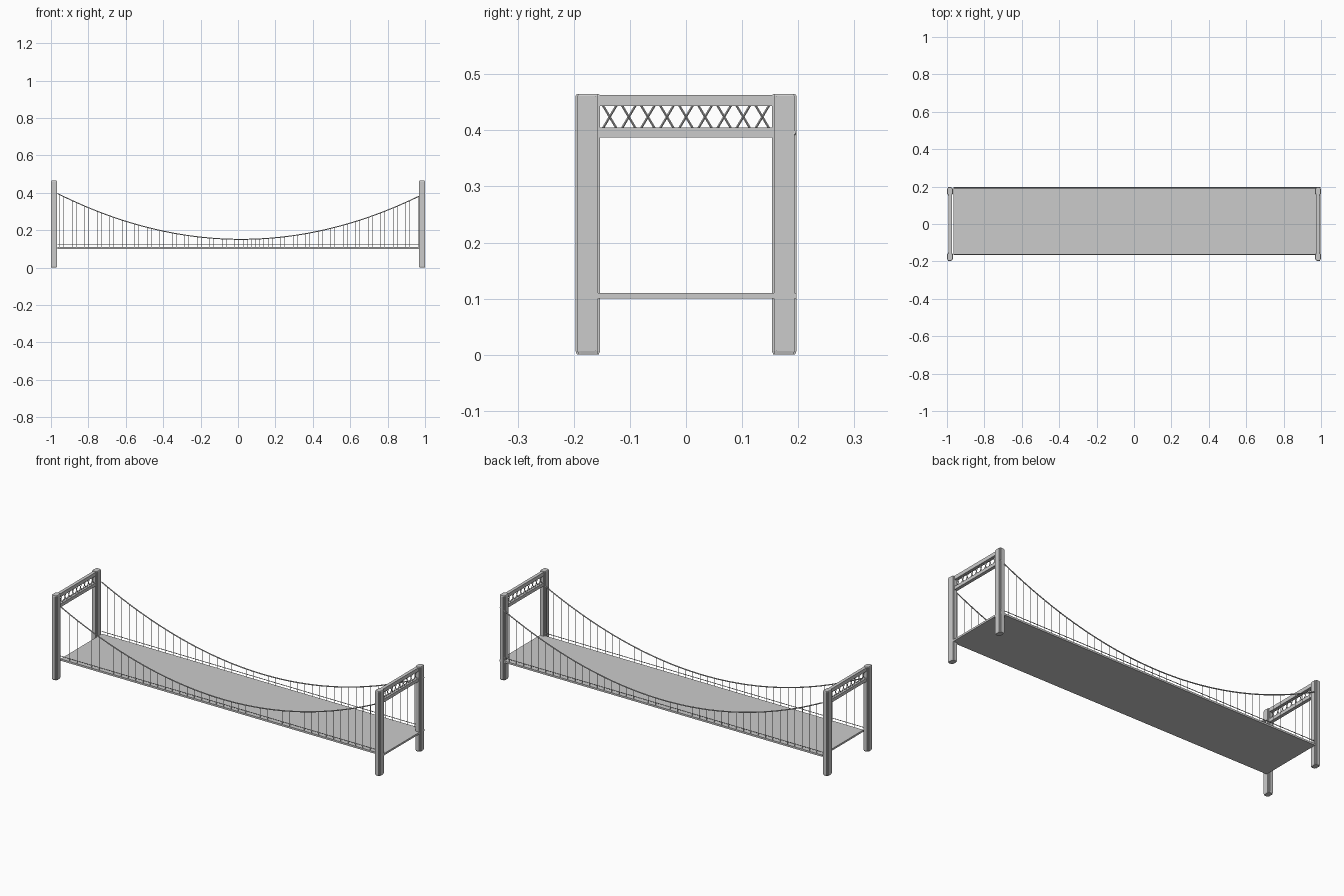
import bpy, bmesh
from mathutils import Vector, Matrix
from math import pi

if "Cube" in bpy.data.objects:
    bpy.data.objects.remove(bpy.data.objects["Cube"])

TX, TY, H = 0.984, 0.175, 0.465      # tower leg centres and height
OX, OY = 0.016, 0.015                # deck and cable offset from the towers
HALF, SIDE = 0.981, 0.178            # deck half length, cable half spacing


def finish(name, bm):
    bmesh.ops.recalc_face_normals(bm, faces=bm.faces)
    me = bpy.data.meshes.new(name)
    bm.to_mesh(me)
    bm.free()
    ob = bpy.data.objects.new(name, me)
    bpy.context.collection.objects.link(ob)
    return ob


def add_box(bm, centre, size):
    m = Matrix.Translation(centre) @ Matrix.Diagonal((*size, 1))
    bmesh.ops.create_cube(bm, size=1, matrix=m)


def add_rod(bm, a, b, r, sides=6):
    a, b = Vector(a), Vector(b)
    d = b - a
    m = Matrix.Translation((a + b) / 2) @ d.to_track_quat('Z', 'Y').to_matrix().to_4x4()
    bmesh.ops.create_cone(bm, cap_ends=True, segments=sides, radius1=r, radius2=r,
                          depth=d.length, matrix=m)


def cable_z(x):
    return 0.151 + 0.245 * ((x - OX) / HALF) ** 2


# stepped leg cross-section
quarter = [(0.016, 0.0133), (0.0135, 0.0133), (0.0135, 0.0185), (0.0095, 0.0185), (0.0095, 0.022)]
section = (quarter + [(-x, y) for x, y in reversed(quarter)]
           + [(-x, -y) for x, y in quarter] + [(x, -y) for x, y in reversed(quarter)])

for sx, end in ((-1, "left"), (1, "right")):
    # tower legs with slightly tapered ends
    for sy, side in ((-1, "front"), (1, "back")):
        bm = bmesh.new()
        rings = []
        for z, s in ((0, 0.88), (0.007, 1), (H - 0.004, 1), (H, 0.88)):
            rings.append([bm.verts.new((sx * TX + x * s, sy * TY + y * s, z)) for x, y in section])
        n = len(section)
        for lo, hi in zip(rings, rings[1:]):
            for i in range(n):
                j = (i + 1) % n
                bm.faces.new((lo[i], lo[j], hi[j], hi[i]))
        bm.faces.new(rings[0])
        bm.faces.new(rings[-1])
        finish(f"{end}_{side}_tower_leg", bm)

    # cross beams
    bm = bmesh.new()
    add_box(bm, (sx * 0.982, 0, 0.453), (0.018, 0.316, 0.020))
    add_box(bm, (sx * 0.982, 0, 0.396), (0.018, 0.316, 0.018))
    finish(f"{end}_tower_beams", bm)

    # crossed lattice between the beams
    bm = bmesh.new()
    for i in range(9):
        y = -0.136 + i * 0.034
        for s in (-1, 1):
            add_rod(bm, (sx * 0.982, y - s * 0.0125, 0.403), (sx * 0.982, y + s * 0.0125, 0.445), 0.002, 4)
    finish(f"{end}_tower_lattice", bm)

# deck
bm = bmesh.new()
add_box(bm, (OX, OY + 0.001, 0.105), (2 * HALF, 0.361, 0.010))
finish("deck", bm)

for sy, side in ((-1, "front"), (1, "back")):
    y = OY + sy * SIDE
    # main cable
    cu = bpy.data.curves.new(f"{side}_main_cable", 'CURVE')
    cu.dimensions = '3D'
    cu.bevel_depth = 0.003
    cu.bevel_resolution = 1
    cu.use_fill_caps = True
    sp = cu.splines.new('POLY')
    sp.points.add(60)
    for i, p in enumerate(sp.points):
        x = OX + HALF * (i / 30 - 1)
        p.co = (x, y, cable_z(x), 1)
    bpy.context.collection.objects.link(bpy.data.objects.new(f"{side}_main_cable", cu))

    # hangers from cable to deck
    bm = bmesh.new()
    step = 2 * HALF / 44
    for i in range(44):
        x = OX - HALF + (i + (0.25 if sy < 0 else 0.75)) * step
        add_rod(bm, (x, y, 0.105), (x, y, cable_z(x)), 0.0011)
    finish(f"{side}_hangers", bm)

    # handrail
    bm = bmesh.new()
    add_rod(bm, (OX - HALF, y, 0.125), (OX + HALF, y, 0.125), 0.0018, 8)
    finish(f"{side}_handrail", bm)
